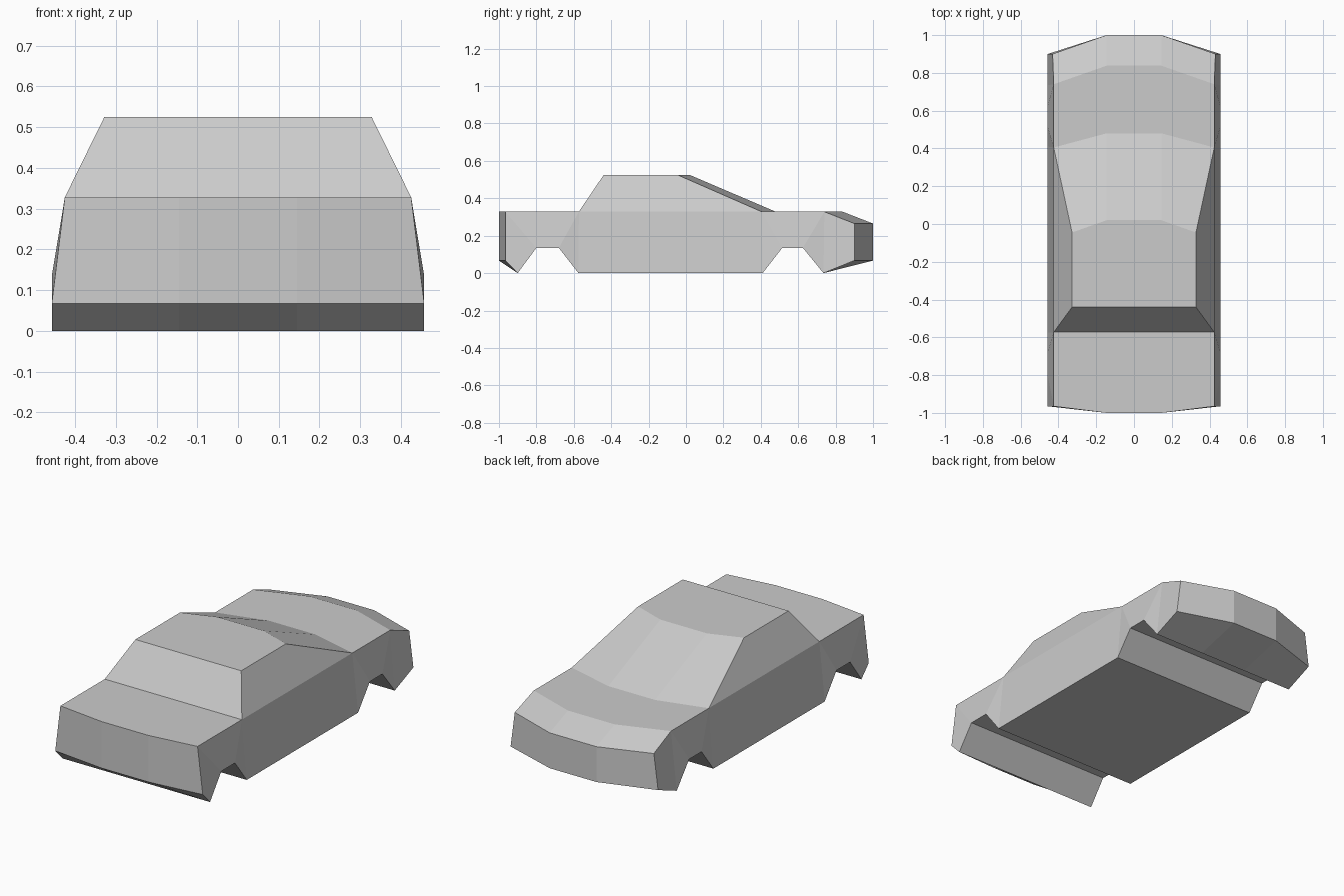
import bpy
import bmesh

paint = bpy.data.materials.new("light_grey")
paint.diffuse_color = (0.6, 0.6, 0.6, 1)

# Body outline: (y at the side, y near the middle, z, half width)
OUTLINE = [
    (-0.965, -1.0, 0.067, 0.457),   # front bumper
    (-0.90, -0.90, 0.0, 0.457),
    (-0.80, -0.80, 0.135, 0.457),   # front wheel arch
    (-0.68, -0.68, 0.135, 0.457),
    (-0.575, -0.575, 0.0, 0.457),   # sill
    (0.41, 0.41, 0.0, 0.457),
    (0.515, 0.515, 0.135, 0.457),   # rear wheel arch
    (0.625, 0.625, 0.135, 0.457),
    (0.735, 0.735, 0.0, 0.457),
    (0.90, 1.0, 0.067, 0.457),      # rear bumper
    (0.90, 1.0, 0.265, 0.431),
    (0.74, 0.838, 0.328, 0.425),    # rear deck
    (0.405, 0.48, 0.328, 0.425),
    (-0.045, 0.02, 0.525, 0.328),   # roof
    (-0.44, -0.44, 0.525, 0.328),
    (-0.573, -0.573, 0.328, 0.425), # front deck
    (-0.965, -1.0, 0.328, 0.425),
]
INNER = 0.145

# Side panels, as outline indices
SIDE = [(0, 1, 2, 16), (2, 3, 15, 16), (3, 4, 15), (4, 5, 12, 15), (5, 6, 12),
        (6, 7, 11, 12), (7, 8, 11), (8, 9, 10, 11), (12, 13, 14, 15)]

bm = bmesh.new()
rings = []
for sign, outer in ((-1, True), (-1, False), (1, False), (1, True)):
    rings.append([bm.verts.new((sign * (w if outer else INNER),
                                ys if outer else ym, z))
                  for ys, ym, z, w in OUTLINE])

# Skin across the width
n = len(OUTLINE)
for a, b in zip(rings, rings[1:]):
    for i in range(n):
        j = (i + 1) % n
        bm.faces.new((a[i], a[j], b[j], b[i]))

# Left and right sides
for ring in (rings[0], rings[-1]):
    for panel in SIDE:
        bm.faces.new([ring[i] for i in panel])

bmesh.ops.recalc_face_normals(bm, faces=bm.faces)
mesh = bpy.data.meshes.new("car_body")
bm.to_mesh(mesh)
bm.free()
mesh.materials.append(paint)
body = bpy.data.objects.new("car_body", mesh)
bpy.context.collection.objects.link(body)
